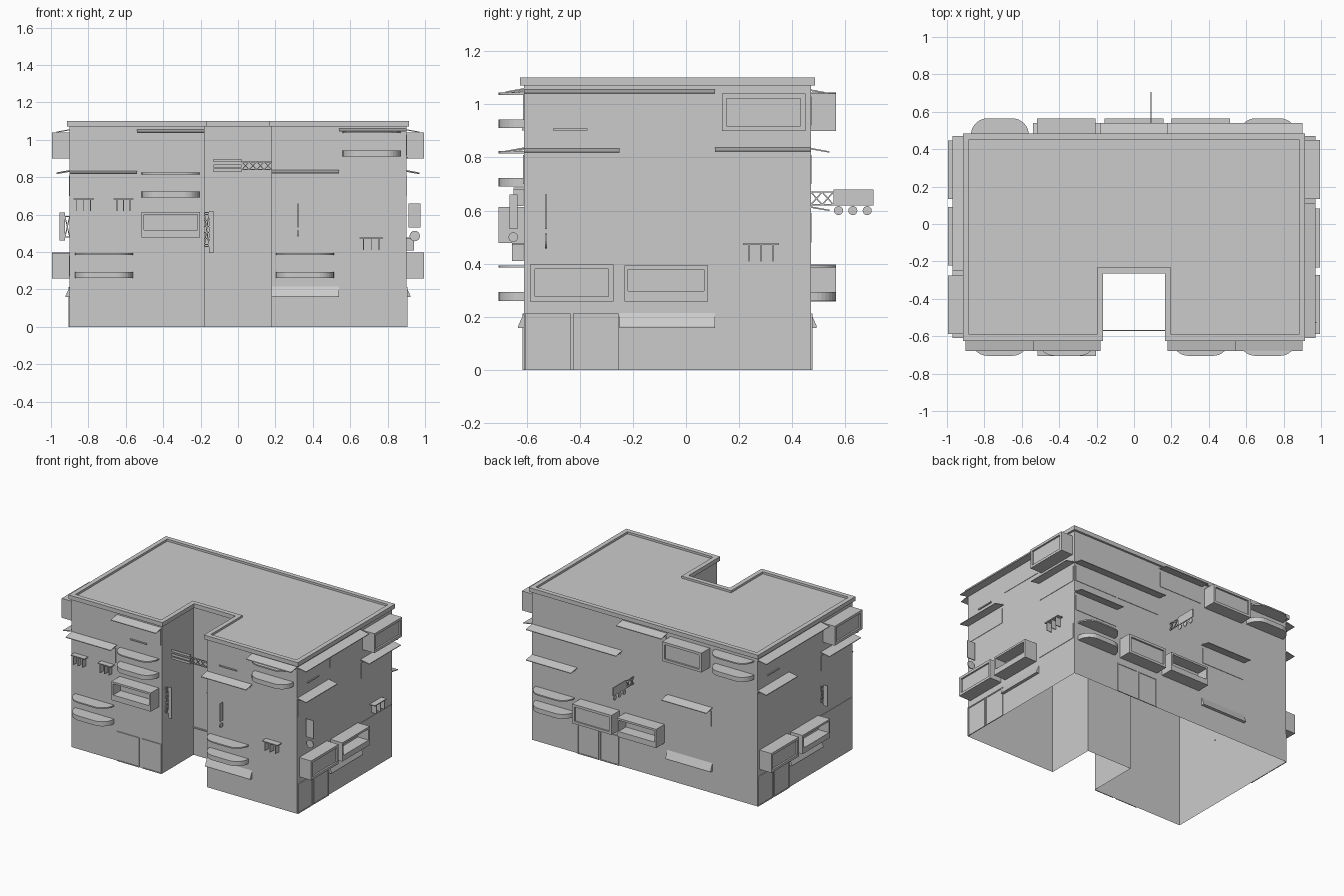
import bpy, bmesh, math
from mathutils import Vector

if "Cube" in bpy.data.objects:
    bpy.data.objects.remove(bpy.data.objects["Cube"])

def loft(name, rings, caps=(True, True), closed=False):
    """Bridge rings of points into one flat-faced mesh."""
    bm = bmesh.new()
    vr = [[bm.verts.new(p) for p in r] for r in rings]
    n = len(vr[0])
    pairs = list(zip(vr, vr[1:])) + ([(vr[-1], vr[0])] if closed else [])
    for a, b in pairs:
        for i in range(n):
            j = (i + 1) % n
            bm.faces.new((a[i], a[j], b[j], b[i]))
    if caps[0]:
        bm.faces.new(vr[0][::-1])
    if caps[1]:
        bm.faces.new(vr[-1])
    bmesh.ops.recalc_face_normals(bm, faces=bm.faces)
    me = bpy.data.meshes.new(name)
    bm.to_mesh(me)
    bm.free()
    ob = bpy.data.objects.new(name, me)
    bpy.context.collection.objects.link(ob)
    return ob

# Wall frames: (along wall, outward, up) -> world
front = lambda u, o, z: (u, -0.61 - o, z)
back = lambda u, o, z: (u, 0.47 + o, z)
right = lambda u, o, z: (0.9 + o, u, z)
left = lambda u, o, z: (-0.9 - o, -0.14 - u, z)
notch_r = lambda u, o, z: (0.18 - o, u, z)
notch_l = lambda u, o, z: (-0.18 + o, u, z)
notch_b = lambda u, o, z: (u, -0.25 - o, z)

def rect(W, u0, u1, z0, z1, o):
    return [W(u0, o, z0), W(u1, o, z0), W(u1, o, z1), W(u0, o, z1)]

def box(W, name, u0, u1, o0, o1, z0, z1):
    loft(name, [rect(W, u0, u1, z0, z1, o0), rect(W, u0, u1, z0, z1, o1)])

def framed(W, name, u0, u1, z0, z1, out, lo, rim, depth):
    inner = (u0 + rim, u1 - rim, z0 + lo, z1 - rim)
    loft(name, [rect(W, u0, u1, z0, z1, 0), rect(W, u0, u1, z0, z1, out),
                rect(W, *inner, out), rect(W, *inner, out - depth)])

def bay(W, c, z):
    framed(W, "bay_window", c - .157, c + .157, z, z + .14, .095, .018, .018, .012)

def loggia(W, c, z):
    framed(W, "box_balcony", c - .157, c + .157, z, z + .135, .095, .04, .014, .085)

def door(W, u0, u1):
    framed(W, "door", u0 + .004, u1 - .004, 0, .213, .006, .006, .008, .004)

def window(W, c, z):
    box(W, "window", c - .172, c + .172, 0, .003, z, z + .11)

def canopy(W, u0, u1, z):
    prof = [(0, z), (.07, z - .012), (.07, z - .007), (0, z + .006)]
    loft("canopy", [[W(u, o, h) for o, h in prof] for u in (u0, u1)])

def shop_awning(W, u0, u1):
    prof = [(0, .215), (.022, .165), (.022, .158), (0, .158)]
    loft("shop_awning", [[W(u, o, h) for o, h in prof] for u in (u0, u1)])

def rounded(W, c, z):
    """Rounded balcony: deep tray below, thin slab above."""
    r, h = .09, .155
    prof = [(-h, 0)]
    for s, a0 in ((-1, 180), (1, 90)):
        for k in range(9):
            a = math.radians(a0 - k * 90 / 8)
            prof.append((s * (h - r) + r * math.cos(a), .005 + r * math.sin(a)))
    prof.append((h, 0))
    for nm, z0, z1 in (("balcony_tray", z, z + .033), ("balcony_roof", z + .125, z + .134)):
        loft(nm, [[W(c + u, o, q) for u, o in prof] for q in (z0, z1)])

def ledge(W, u0, u1, z):
    box(W, "ledge", u0, u1, 0, .008, z - .004, z + .004)

def rack(W, u0, u1, z, out):
    """Rail with three hanging panels set square to the wall."""
    box(W, "rack_rail", u0, u1, 0, out, z - .003, z + .003)
    for k in range(3):
        u = u0 + (u1 - u0) * (k + .5) / 3
        box(W, "rack_panel", u - .002, u + .002, .002, out, z - .065, z - .003)

def strut(W, u, a, b, t=.0025):
    """Thin bar in the plane u between two (out, z) points."""
    d = Vector((b[0] - a[0], b[1] - a[1])).normalized() * t
    q = [(a[0] - d.y, a[1] + d.x), (a[0] + d.y, a[1] - d.x),
         (b[0] + d.y, b[1] - d.x), (b[0] - d.y, b[1] + d.x)]
    loft("strut", [[W(u + s, o, z) for o, z in q] for s in (-t, t)])

def truss(W, u, o1, z0, z1, n):
    for z in (z0, z1):
        strut(W, u, (0, z), (o1, z))
    for k in range(n):
        a, b = o1 * k / n, o1 * (k + 1) / n
        strut(W, u, (a, z0), (b, z1))
        strut(W, u, (a, z1), (b, z0))

def disc(W, u, o, z, r):
    pts = [(o + r * math.cos(k * math.tau / 16), z + r * math.sin(k * math.tau / 16)) for k in range(16)]
    loft("sign_disc", [[W(u + s, a, b) for a, b in pts] for s in (-.003, .003)])

def blade(W, u, o0, o1, z0, z1):
    box(W, "sign_blade", u - .003, u + .003, o0, o1, z0, z1)

# Building shell (open underneath) and parapet
plan = [(-.9, -.61, -1, -1), (-.18, -.61, 1, -1), (-.18, -.25, 1, -1), (.18, -.25, -1, -1),
        (.18, -.61, -1, -1), (.9, -.61, 1, -1), (.9, .47, 1, 1), (-.9, .47, -1, 1)]
ring = lambda d, z: [(x + d * sx, y + d * sy, z) for x, y, sx, sy in plan]
loft("building_shell", [ring(0, 0), ring(0, 1.085)], caps=(False, True))
loft("parapet", [ring(-.018, 1.07), ring(.015, 1.07), ring(.015, 1.1), ring(-.018, 1.1)],
     caps=(False, False), closed=True)

# Side walls (left repeats right, turned half round)
for W in (right, left):
    door(W, -.61, -.43)
    door(W, -.43, -.25)
    shop_awning(W, -.25, .11)
    bay(W, -.43, .258)
    loggia(W, -.075, .258)
    bay(W, .292, .9)
    for c, z in ((.288, .27), (-.434, .7), (.288, .7), (-.07, .915)):
        window(W, c, z)
    canopy(W, -.61, -.25, .828)
    canopy(W, .11, .47, .832)
    canopy(W, -.61, .11, 1.05)
    ledge(W, -.5, -.37, .905)
rack(right, .215, .35, .473, .042)
blade(right, -.527, .012, .075, .53, .66)
disc(right, -.527, .045, .485, .028)
blade(left, .11, .025, .055, .46, .61)
truss(left, .11, .025, .48, .59, 1)

# Front wall
door(front, -.54, -.355)
door(front, -.34, -.18)
shop_awning(front, .18, .54)
for c, z in ((-.717, .26), (.357, .26), (-.36, .69), (.715, .91)):
    rounded(front, c, z)
loggia(front, -.36, .478)
for u0, z in ((-.9, .828), (.18, .832), (-.54, 1.048), (.54, 1.055)):
    canopy(front, u0, u0 + .36, z)
for c, z in ((-.72, .7), (.36, .7), (-.36, .925)):
    window(front, c, z)
ledge(front, -.43, -.3, .905)
ledge(front, .28, .42, .905)
rack(front, -.88, -.77, .683, .04)
rack(front, -.665, -.56, .683, .04)
rack(front, .65, .775, .475, .045)
blade(front, .32, .025, .055, .53, .66)
disc(front, .32, .04, .5, .018)

# Notch between the two wings
ledge(notch_b, -.18, .18, .2)
ledge(notch_b, -.07, .06, .48)
ledge(notch_b, -.07, .06, .69)
truss(notch_r, -.57, .16, .84, .882, 4)
for z in (.828, .851, .88):
    blade(notch_r, -.57, .16, .31, z, z + .017)
truss(notch_l, -.57, .025, .43, .61, 1)
for k in range(6):
    strut(notch_l, -.57, (0, .44 + k * .032), (.025, .44 + k * .032))
blade(notch_l, -.57, .025, .05, .395, .62)

# Back wall
door(back, .2, .36)
door(back, .36, .54)
shop_awning(back, -.54, -.18)
rounded(back, .715, .26)
rounded(back, -.717, .91)
bay(back, .357, .258)
loggia(back, 0, .258)
bay(back, -.362, .9)
for c, z in ((-.36, .61), (.72, .61), (.36, .83), (.72, .83), (0, 1.05)):
    canopy(back, c - .18, c + .18, z)
    window(back, c, z - .13)
truss(back, .09, .085, .622, .67, 2)
blade(back, .09, .085, .235, .62, .68)
for o in (.104, .158, .212):
    disc(back, .09, o, .6, .017)
